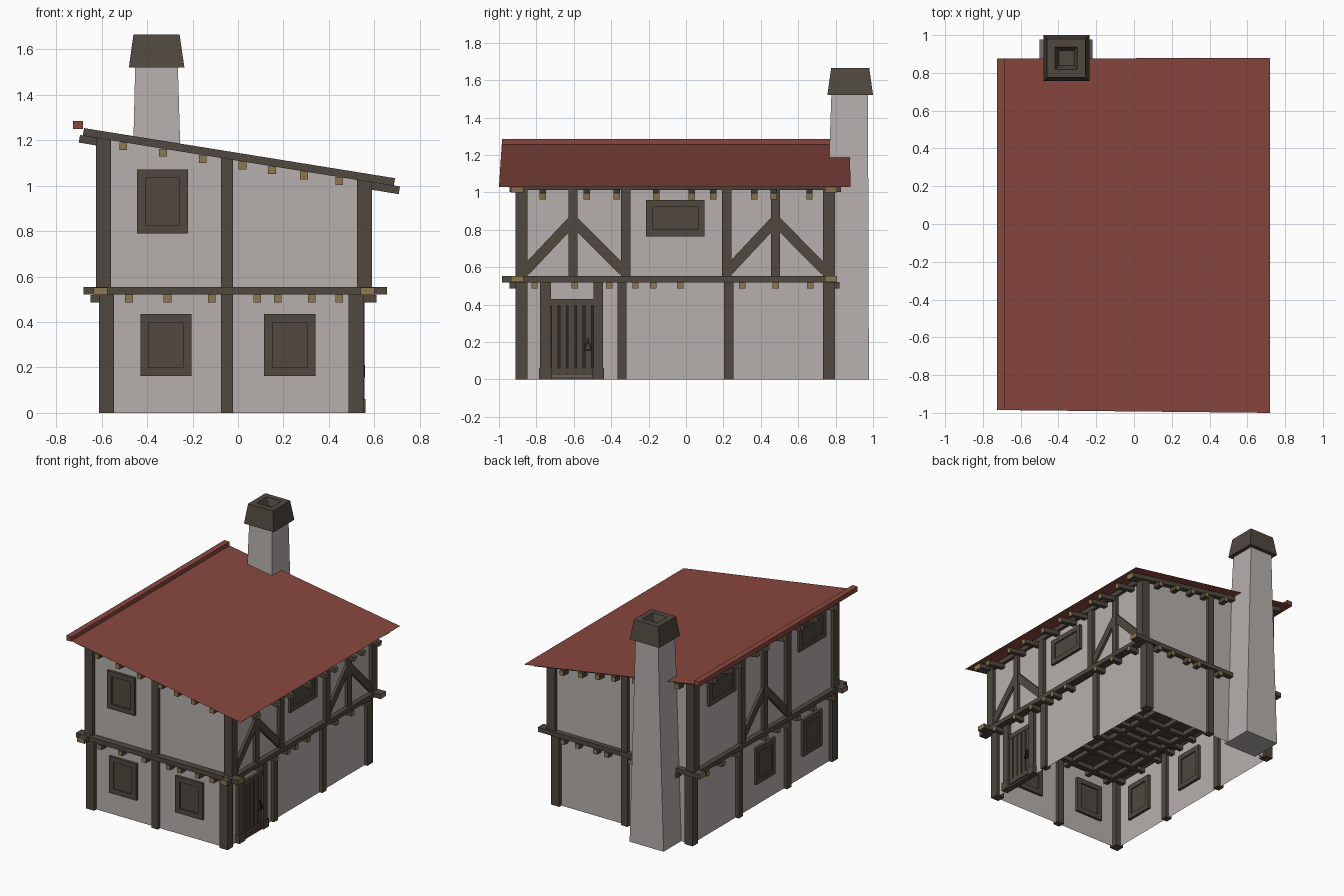
import bpy, bmesh
from mathutils import Vector, Matrix

if "Cube" in bpy.data.objects:
    bpy.data.objects.remove(bpy.data.objects["Cube"])


def material(name, col):
    m = bpy.data.materials.new(name)
    m.diffuse_color = (*col, 1)
    m.use_nodes = True
    m.node_tree.nodes["Principled BSDF"].inputs["Base Color"].default_value = m.diffuse_color
    return m


WOOD = material("dark_wood", (0.08, 0.066, 0.049))
CUT = material("cut_wood_end", (0.27, 0.19, 0.08))
PLASTER = material("pale_plaster", (0.47, 0.435, 0.42))
RED = material("red_roof", (0.25, 0.063, 0.049))
IRON = material("dark_iron", (0.025, 0.022, 0.02))


def finish(name, bm, mats):
    me = bpy.data.meshes.new(name)
    bm.to_mesh(me)
    bm.free()
    for m in mats:
        me.materials.append(m)
    ob = bpy.data.objects.new(name, me)
    bpy.context.collection.objects.link(ob)
    return ob


def beam(name, p, q, w, t, side, ends=CUT, mat=WOOD):
    """Bar from p to q: w wide along side, t thick; its two end faces use ends."""
    p, q = Vector(p), Vector(q)
    d = (q - p).normalized()
    s = Vector(side)
    s = (s - d * s.dot(d)).normalized()
    n = d.cross(s)
    bm = bmesh.new()
    bmesh.ops.create_cube(bm, size=1)
    bm.normal_update()
    for f in bm.faces:
        f.material_index = 1 if abs(f.normal.x) > 0.9 else 0
    M = Matrix((d * (q - p).length, s * w, n * t)).transposed().to_4x4()
    M.translation = (p + q) / 2
    bm.transform(M)
    return finish(name, bm, [mat, ends])


def box(name, x0, x1, y0, y1, z0, z1, mat=WOOD):
    return beam(name, (x0, (y0 + y1) / 2, (z0 + z1) / 2), (x1, (y0 + y1) / 2, (z0 + z1) / 2),
                y1 - y0, z1 - z0, (0, 1, 0), mat, mat)


def poly(name, faces, mat):
    bm = bmesh.new()
    for f in faces:
        bm.faces.new([bm.verts.new(v) for v in f])
    bmesh.ops.remove_doubles(bm, verts=bm.verts, dist=1e-4)
    return finish(name, bm, [mat])


def roof_z(x):
    return 1.255 - 0.161 * (x + 0.68)


# plaster walls: open shells, upper storey slightly wider
def walls(name, x0, x1, z0, top):
    y0, y1 = -0.885, 0.77
    c = [(x0, y0), (x1, y0), (x1, y1), (x0, y1)]
    poly(name, [[(*c[i], z0), (*c[(i + 1) % 4], z0), (*c[(i + 1) % 4], top(c[(i + 1) % 4][0])),
                 (*c[i], top(c[i][0]))] for i in range(4)], PLASTER)


walls("lower_walls", -0.585, 0.53, 0, lambda x: 0.53)
walls("upper_walls", -0.60, 0.565, 0.53, lambda x: roof_z(x) - 0.006)
poly("upper_floor", [[(-0.6, -0.885, 0.53), (0.565, -0.885, 0.53), (0.565, 0.77, 0.53),
                      (-0.6, 0.77, 0.53)]], WOOD)

# posts on both storeys
for level, xl, xr, z0 in (("lower", -0.612, 0.553, 0), ("upper", -0.625, 0.59, 0.54)):
    def top(x):
        return 0.53 if level == "lower" else roof_z(x) - 0.025
    for x0 in (xl, xr - 0.066):
        for y0 in (-0.912, 0.732):
            box(level + "_corner_post", x0, x0 + 0.066, y0, y0 + 0.064, z0, top(x0 + 0.06))
    for y0 in (-0.912, 0.74):
        box(level + "_middle_post", -0.074, -0.022, y0, y0 + 0.054, z0, top(0))
    ys = {"lower": (-0.342, 0.228), "upper": (-0.322, 0.218)}[level]
    for y in ys:
        for x0 in (xl, xr - 0.05):
            box(level + "_side_post", x0, x0 + 0.05, y - 0.025, y + 0.025, z0, top(x0 + 0.04))

# small posts with diagonal braces
def braces(x, yc, ya, yb, zt):
    box("brace_post", x - 0.023, x + 0.023, yc - 0.024, yc + 0.024, 0.54, roof_z(x) - 0.03)
    for y in (ya, yb):
        beam("diagonal_brace", (x, y, 0.58), (x, yc, zt), 0.04, 0.055, (1, 0, 0), WOOD)


braces(0.563, -0.605, -0.86, -0.335, 0.85)
braces(0.563, 0.478, 0.225, 0.745, 0.85)
braces(-0.599, -0.052, -0.315, 0.21, 0.85)

# floor level sill beams and joists
for y in (-0.903, 0.775):
    beam("cross_sill", (-0.68, y, 0.537), (0.655, y, 0.537), 0.066, 0.034, (0, 1, 0))
for x in (-0.605, 0.57):
    beam("side_sill", (x, -0.985, 0.535), (x, 0.80, 0.535), 0.06, 0.034, (1, 0, 0))
for x in (-0.48, -0.31, -0.115, 0.085, 0.175, 0.325, 0.445):
    beam("floor_joist_long", (x, -0.945, 0.503), (x, 0.82, 0.503), 0.034, 0.035, (1, 0, 0))
for y in (-0.81, -0.595, -0.41, -0.27, -0.175, -0.03, 0.30, 0.48, 0.665):
    beam("floor_joist_cross", (-0.648, y, 0.502), (0.61, y, 0.502), 0.034, 0.034, (0, 1, 0))

# roof beams and rafters following the slope
for y in (-0.903, 0.775):
    beam("roof_cross_beam", (-0.68, y, roof_z(-0.68) - 0.019), (0.688, y, roof_z(0.688) - 0.019),
         0.066, 0.034, (0, 1, 0))
for x in (-0.605, 0.56):
    beam("wall_plate", (x, -0.89, roof_z(x) - 0.022), (x, 0.79, roof_z(x) - 0.022),
         0.07, 0.032, (1, 0, -0.161))
for x in (-0.505, -0.33, -0.155, 0.02, 0.15, 0.29, 0.445):
    z = roof_z(x) - 0.054
    beam("roof_joist", (x, -0.945, z), (x, 0.83, z), 0.034, 0.034, (1, 0, 0))
for y in (-0.765, -0.53, -0.37, -0.16, 0.03, 0.145, 0.365, 0.47, 0.66):
    beam("rafter", (-0.698, y, roof_z(-0.698) - 0.052), (0.71, y, roof_z(0.71) - 0.052),
         0.034, 0.034, (0, 1, 0))

# roof sheet and ridge board
poly("roof_sheet", [[(-0.70, -0.985, roof_z(-0.70)), (0.72, -1.0, roof_z(0.72)),
                     (0.72, 0.88, roof_z(0.72)), (-0.70, 0.875, roof_z(-0.70))]], RED)
box("ridge_board", -0.725, -0.682, -0.985, 0.875, 1.25, 1.285, RED)


# windows: frame through the wall and a recessed shutter
def window(side, wall, a0, a1, z0, z1, f=0.037):
    def part(name, b0, b1, c0, c1, d0, d1):
        if side == "front":
            box(name, b0, b1, wall - d1, wall - d0, c0, c1)
        elif side == "right":
            box(name, wall + d0, wall + d1, b0, b1, c0, c1)
        else:
            box(name, wall - d1, wall - d0, b0, b1, c0, c1)
    for b0, b1, c0, c1 in ((a0, a0 + f, z0, z1), (a1 - f, a1, z0, z1),
                           (a0 + f, a1 - f, z0, z0 + f), (a0 + f, a1 - f, z1 - f, z1)):
        part(side + "_window_frame", b0, b1, c0, c1, -0.02, 0.02)
    part(side + "_window_shutter", a0 + f, a1 - f, z0 + f, z1 - f, -0.01, 0.01)


window("front", -0.885, -0.43, -0.205, 0.163, 0.435)
window("front", -0.885, 0.115, 0.34, 0.163, 0.435)
window("front", -0.885, -0.445, -0.22, 0.79, 1.07)
window("right", 0.565, -0.215, 0.10, 0.765, 0.96)
for yc in (-0.63, -0.08):
    window("left", -0.585, yc - 0.112, yc + 0.112, 0.163, 0.435)
for yc in (-0.61, 0.45):
    window("left", -0.60, yc - 0.157, yc + 0.157, 0.97, 1.165)

# door with frame, planks, rails and handle
for y0, y1 in ((-0.78, -0.722), (-0.495, -0.445)):
    box("door_frame_post", 0.51, 0.556, y0, y1, 0, 0.525)
    box("door_frame_foot", 0.51, 0.562, y0 - 0.006, y1 + 0.006, 0, 0.062)
box("door_back", 0.52, 0.535, -0.722, -0.495, 0.02, 0.43, IRON)
for i in range(5):
    y = -0.720 + i * 0.0452
    box("door_plank", 0.53, 0.545, y, y + 0.035, 0.022, 0.43)
box("door_top_rail", 0.53, 0.548, -0.722, -0.495, 0.395, 0.43)
box("door_bottom_rail", 0.53, 0.55, -0.722, -0.495, 0.025, 0.06)
box("door_step", 0.51, 0.55, -0.722, -0.495, 0, 0.015)
box("handle_plate", 0.54, 0.552, -0.533, -0.517, 0.19, 0.222, IRON)
for s in (-1, 1):
    beam("handle_ring", (0.553, -0.525, 0.21), (0.553, -0.525 + s * 0.02, 0.16), 0.01, 0.008,
         (1, 0, 0), IRON, IRON)
beam("handle_bar", (0.553, -0.545, 0.16), (0.553, -0.505, 0.16), 0.01, 0.008, (1, 0, 0), IRON, IRON)


# chimney: tapered shaft and flared cap with a sunken flue
def frustum(name, rings, mat):
    """Stack of rectangles (x0, x1, y0, y1, z) skinned together and closed."""
    bm = bmesh.new()
    loops = [[bm.verts.new(v) for v in ((a, c, z), (b, c, z), (b, d, z), (a, d, z))]
             for a, b, c, d, z in rings]
    for lo, hi in zip(loops, loops[1:]):
        for i in range(4):
            j = (i + 1) % 4
            bm.faces.new((lo[i], lo[j], hi[j], hi[i]))
    bm.faces.new(loops[0][::-1])
    bm.faces.new(loops[-1])
    return finish(name, bm, [mat])


frustum("chimney_shaft", [(-0.50, -0.22, 0.735, 0.978, 0), (-0.46, -0.255, 0.766, 0.974, 1.2),
                          (-0.452, -0.265, 0.778, 0.972, 1.54)], PLASTER)
frustum("chimney_cap", [(-0.48, -0.236, 0.756, 1.0, 1.52), (-0.46, -0.257, 0.776, 0.98, 1.665),
                        (-0.418, -0.298, 0.818, 0.938, 1.665), (-0.398, -0.318, 0.838, 0.918, 1.615)], WOOD)
